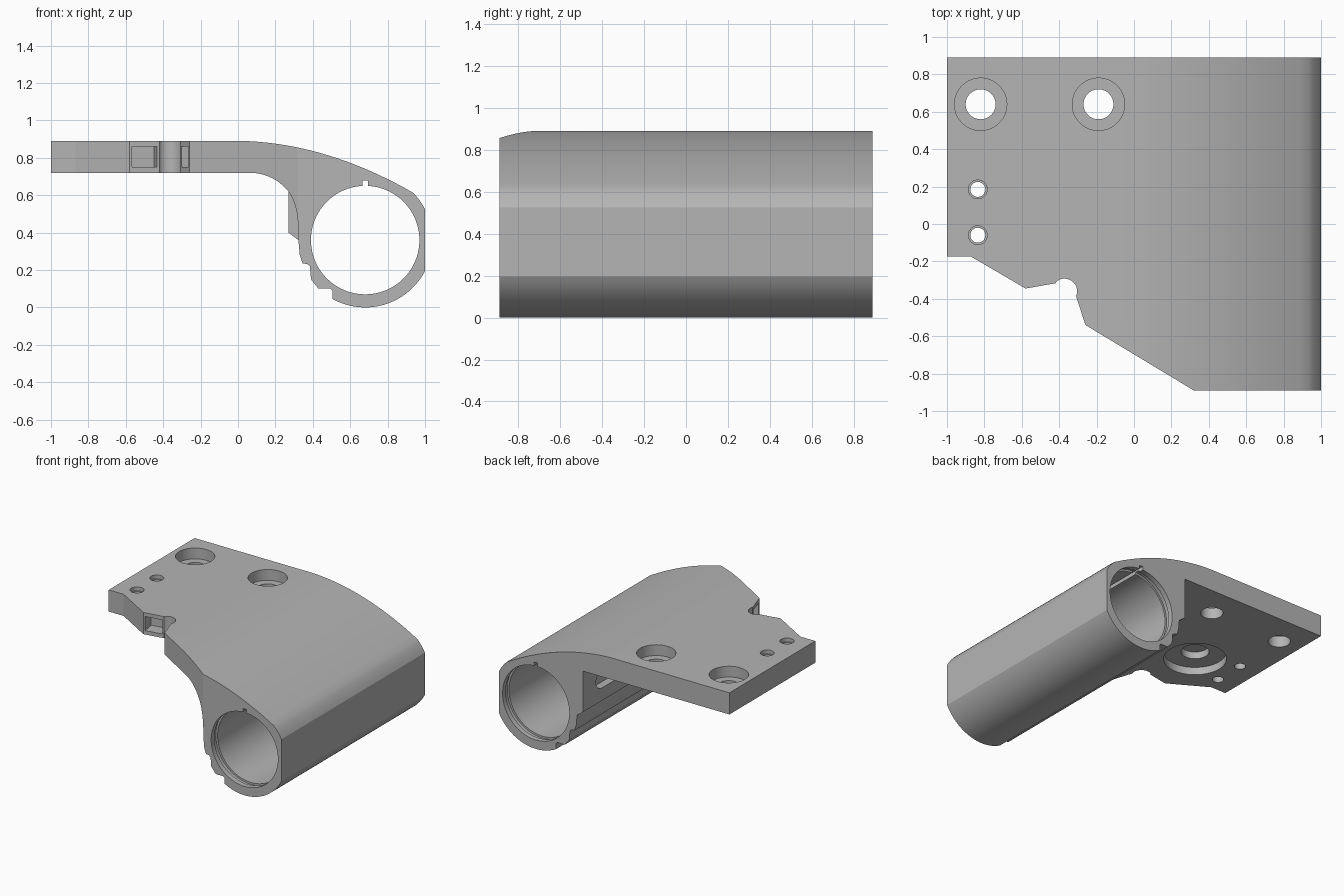
import bpy, bmesh, math
from mathutils import Matrix, Vector

cube = bpy.data.objects.get("Cube")
if cube:
    bpy.data.objects.remove(cube, do_unlink=True)

grey = bpy.data.materials.new("plain_grey")
grey.use_nodes = True
colour = (0.46, 0.46, 0.46, 1)
grey.diffuse_color = colour
grey.node_tree.nodes["Principled BSDF"].inputs["Base Color"].default_value = colour

HALF = 0.89             # half length of the tube
TOP, UNDER = 0.89, 0.72  # plate faces
CX, CZ, R_OUT, R_BORE = 0.68, 0.36, 0.36, 0.29


def add_object(name, bm):
    bmesh.ops.recalc_face_normals(bm, faces=bm.faces)
    mesh = bpy.data.meshes.new(name)
    bm.to_mesh(mesh)
    bm.free()
    mesh.materials.append(grey)
    obj = bpy.data.objects.new(name, mesh)
    bpy.context.collection.objects.link(obj)
    return obj


def prism(name, points, offset):
    """Extrude a closed outline of 3D points along an offset."""
    bm = bmesh.new()
    face = bm.faces.new([bm.verts.new(p) for p in points])
    new = bmesh.ops.extrude_face_region(bm, geom=[face])["geom"]
    verts = [g for g in new if isinstance(g, bmesh.types.BMVert)]
    bmesh.ops.translate(bm, verts=verts, vec=offset)
    return add_object(name, bm)


def side_prism(name, outline, y0, y1):
    return prism(name, [(x, y0, z) for x, z in outline], (0, y1 - y0, 0))


def cylinder(name, centre, radius, depth, axis="Z", sides=64):
    bm = bmesh.new()
    turn = {"Z": Matrix(), "Y": Matrix.Rotation(math.pi / 2, 4, "X"),
            "X": Matrix.Rotation(math.pi / 2, 4, "Y")}[axis]
    bmesh.ops.create_cone(bm, cap_ends=True, segments=sides, radius1=radius,
                          radius2=radius, depth=depth,
                          matrix=Matrix.Translation(centre) @ turn)
    return add_object(name, bm)


def box(name, centre, size, angle=0):
    bm = bmesh.new()
    bmesh.ops.create_cube(bm, size=1, matrix=Matrix.Translation(centre)
                          @ Matrix.Rotation(angle, 4, "Z")
                          @ Matrix.Diagonal(Vector((*size, 1))))
    return add_object(name, bm)


def arc(cx, cy, radius, start, end, count):
    angles = [math.radians(start + (end - start) * i / count) for i in range(count + 1)]
    return [(cx + radius * math.cos(a), cy + radius * math.sin(a)) for a in angles]


def bezier(a, b, c, count=14):
    a, b, c = Vector(a), Vector(b), Vector(c)
    ts = [i / count for i in range(count + 1)]
    return [tuple(a * (1 - t) ** 2 + b * 2 * t * (1 - t) + c * t * t) for t in ts]


def combine(target, tool, operation):
    mod = target.modifiers.new(tool.name, "BOOLEAN")
    mod.object, mod.operation, mod.solver = tool, operation, "EXACT"
    bpy.context.view_layer.objects.active = target
    bpy.ops.object.modifier_apply(modifier=mod.name)
    bpy.data.objects.remove(tool, do_unlink=True)


# Shared outline: plate top, sloping shoulder, flat outer side, tube belly, stepped rail
flat = math.degrees(math.acos((1 - CX) / R_OUT))
outer = [(-1, UNDER), (-1, TOP)]
outer += bezier((0.03, TOP), (0.48, 0.875), (0.935, 0.614), 20)
outer += arc(CX, CZ, R_OUT, 40, flat, 4)
outer += arc(CX, CZ, R_OUT, -flat, -119, 28)
outer += [(0.505, 0.09), (0.495, 0.10), (0.43, 0.10), (0.39, 0.15), (0.385, 0.22),
          (0.37, 0.232), (0.345, 0.235), (0.33, 0.28), (0.323, 0.36)]
back = outer + [(0.27, 0.40), (0.27, UNDER)]
fillet = bezier((0.322, 0.42), (0.32, 0.55), (0.27, 0.62), 8)
fillet += bezier((0.27, 0.62), (0.19, 0.715), (0.07, UNDER), 10)[1:]

# Body: main length, and the front end with a rounded inner corner
body = side_prism("bracket_body", back, -0.5, HALF)
combine(body, side_prism("front_end", outer + fillet, -HALF, -0.5), "UNION")

# Angled front edge of the plate with its round notch
edge = [(-1.2, -0.175), (-0.87, -0.175), (-0.58, -0.345), (-0.42, -0.317)]
edge += arc(-0.372, -0.36, 0.068, 125, -10, 14)
edge += [(-0.31, -0.385), (-0.26, -0.54), (0.32, -HALF), (0.32, -1.2), (-1.2, -1.2)]
combine(body, prism("plan_cut", [(x, y, -0.2) for x, y in edge], (0, 0, 1.5)), "DIFFERENCE")

# Tube bore, keyway and retaining grooves near both mouths
combine(body, cylinder("bore", (CX, 0, CZ), R_BORE, 2.2, "Y", 96), "DIFFERENCE")
combine(body, box("keyway", (CX, 0, 0.64), (0.03, 2.2, 0.075)), "DIFFERENCE")
for side in (-1, 1):
    combine(body, cylinder("groove", (CX, side * 0.83, CZ), R_BORE + 0.015, 0.04, "Y", 96),
            "DIFFERENCE")

# Counterbored mounting holes: x, y, hole radius, recess radius, recess depth
for x, y, hole, recess, depth in ((-0.82, 0.64, 0.08, 0.14, 0.085),
                                  (-0.19, 0.64, 0.08, 0.14, 0.085),
                                  (-0.835, 0.185, 0.04, 0.05, 0.03),
                                  (-0.835, -0.06, 0.04, 0.05, 0.03)):
    combine(body, cylinder("hole", (x, y, 0.8), hole, 0.6), "DIFFERENCE")
    combine(body, cylinder("recess", (x, y, TOP), recess, 2 * depth), "DIFFERENCE")

# Stepped round pocket under the plate
for radius, depth in ((0.225, 0.06), (0.1, 0.115)):
    combine(body, cylinder("under_pocket", (-0.52, 0.06, UNDER), radius, 2 * depth),
            "DIFFERENCE")

# Rectangular sockets on the faces either side of the round notch
combine(body, box("left_socket", (-0.5, -0.33, 0.805), (0.135, 0.2, 0.11), 0.17), "DIFFERENCE")
combine(body, box("right_socket", (-0.285, -0.465, 0.805), (0.2, 0.12, 0.11), 0.25), "DIFFERENCE")

# Rounded pocket in the inner wall beside the tube
slot = arc(0.66, 0.57, 0.07, -90, 90, 12) + arc(0.42, 0.57, 0.07, 90, 270, 12)
combine(body, prism("wall_pocket", [(0.2, y, z) for y, z in slot], (0.13, 0, 0)), "DIFFERENCE")

# Smooth curves, sharp edges
bpy.ops.object.select_all(action="DESELECT")
body.select_set(True)
bpy.context.view_layer.objects.active = body
bpy.ops.object.shade_smooth_by_angle(angle=math.radians(25))
